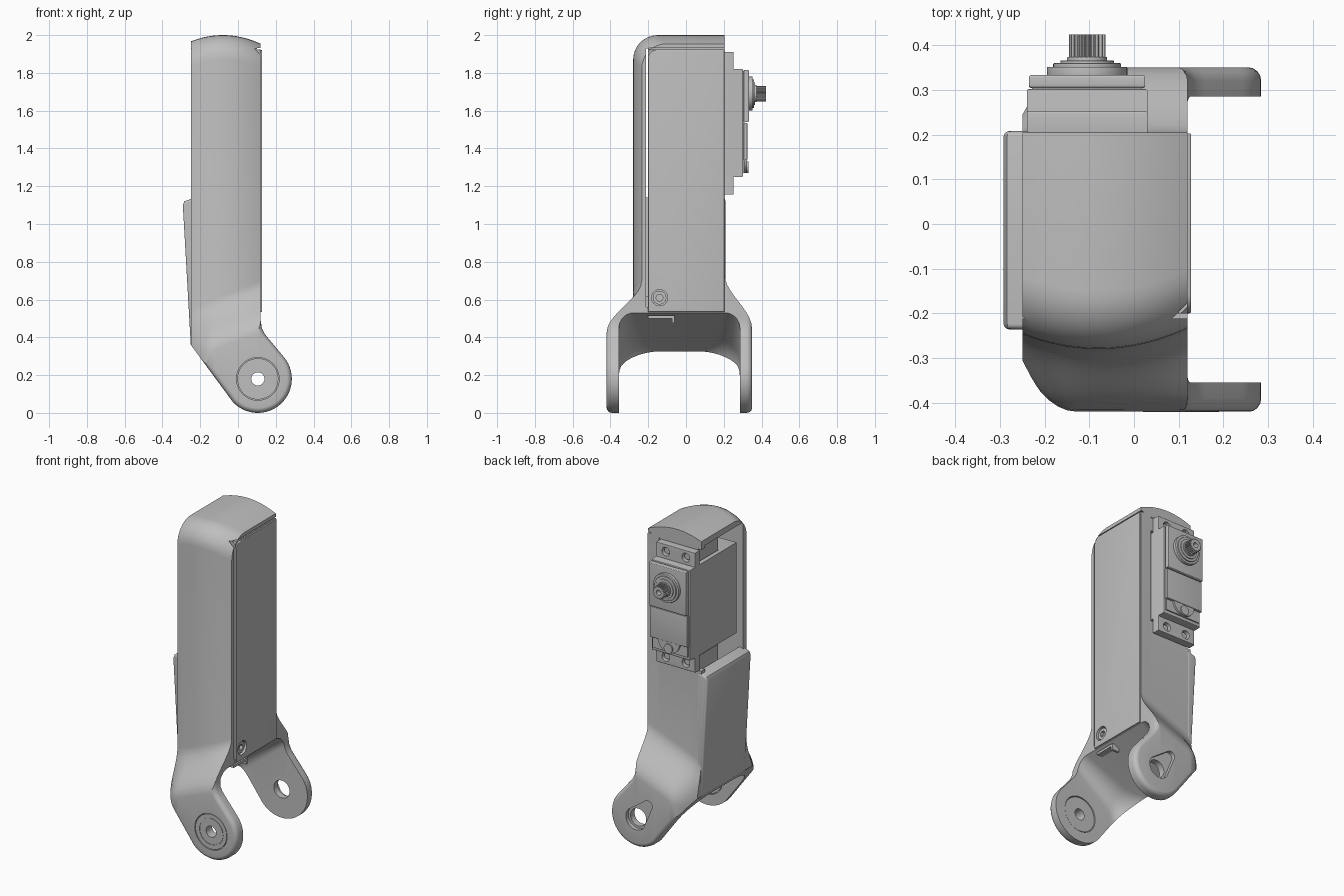
import bpy, bmesh, math
from mathutils import Vector

if "Cube" in bpy.data.objects:
    bpy.data.objects.remove(bpy.data.objects["Cube"])

grey = bpy.data.materials.new("light_grey_plastic")
grey.use_nodes = True
COLOUR = (0.52, 0.52, 0.52, 1)
grey.diffuse_color = COLOUR
grey.node_tree.nodes["Principled BSDF"].inputs["Base Color"].default_value = COLOUR


def loft(name, sections, bevel_rims=0):
    """Skin matching closed sections and cap both ends."""
    bm = bmesh.new()
    rings = [[bm.verts.new(p) for p in s] for s in sections]
    n = len(rings[0])
    for a, b in zip(rings, rings[1:]):
        for i in range(n):
            bm.faces.new((a[i], a[(i + 1) % n], b[(i + 1) % n], b[i]))
    caps = [bm.faces.new(rings[0]), bm.faces.new(rings[-1])]
    bmesh.ops.recalc_face_normals(bm, faces=bm.faces[:])
    if bevel_rims:
        edges = list({e for f in caps for e in f.edges})
        bmesh.ops.bevel(bm, geom=edges, offset=bevel_rims, segments=4,
                        profile=0.5, affect='EDGES', clamp_overlap=True)
    mesh = bpy.data.meshes.new(name)
    bm.to_mesh(mesh)
    bm.free()
    mesh.materials.append(grey)
    ob = bpy.data.objects.new(name, mesh)
    bpy.context.scene.collection.objects.link(ob)
    return ob


def prism(name, outline, axis, a, b, bevel_rims=0):
    """Extrude a flat outline along x, y or z from a to b."""
    place = {'x': lambda u, v, w: (w, u, v),
             'y': lambda u, v, w: (u, w, v),
             'z': lambda u, v, w: (u, v, w)}[axis]
    return loft(name, [[place(u, v, w) for u, v in outline] for w in (a, b)], bevel_rims)


def box(name, x, y, z, bevel=0):
    return prism(name, [(x[0], z[0]), (x[1], z[0]), (x[1], z[1]), (x[0], z[1])],
                 'y', y[0], y[1], bevel)


def arc(cu, cv, r, start, end, steps=8):
    angles = [math.radians(start + (end - start) * i / steps) for i in range(steps + 1)]
    return [(cu + r * math.cos(t), cv + r * math.sin(t)) for t in angles]


def disc(name, u, v, r, axis, a, b, sides=40, bevel=0):
    return prism(name, arc(u, v, r, 0, 360, sides)[:-1], axis, a, b, bevel)


def boolean(target, cutter, operation='DIFFERENCE'):
    mod = target.modifiers.new("cut", 'BOOLEAN')
    mod.operation, mod.object, mod.solver = operation, cutter, 'EXACT'
    bpy.context.view_layer.objects.active = target
    bpy.ops.object.modifier_apply(modifier=mod.name)
    bpy.data.objects.remove(cutter)


def ease(y0, z0, y1, z1, steps=10):
    """S-shaped flare between body and arm."""
    pts = []
    for i in range(steps + 1):
        t = i / steps
        pts.append((y0 + (y1 - y0) * t * t * (3 - 2 * t), z0 + (z1 - z0) * t))
    return pts


# Bracket: side profile that bulges and shears across the width
def side_section(x):
    c = min(x, 0.12)
    far = min(1, (0.12 - c) / 0.37)
    bulge = 1.15 * (c + 0.08) ** 2
    tuck = 0.1 * (max(0, -0.13 - x) / 0.12) ** 2
    s = 0.4 * (c - 0.12)
    top, r = 0.53 - 0.22 * far, 0.08 + 0.07 * far
    front, back = -0.42 + tuck, 0.35 - tuck
    p = [(front, -0.05)] + ease(front, 0.43 + s, -0.28 + bulge, 0.70 + s)
    p += arc(-0.15 + bulge, 1.87 - bulge, 0.13, 180, 90)
    p += [(0.205, 2 - bulge)] + ease(0.205, 0.73 + s, back, 0.45 + s)
    p += [(back, -0.05), (back - 0.065, -0.05)]
    p += arc(back - 0.065 - r, top - r, r, 0, 90)
    p += arc(front + 0.065 + r, top - r, r, 90, 180)
    p += [(front + 0.065, -0.05)]
    return [(x, y, z) for y, z in p]


stations = [-0.27 + 0.02 * i for i in range(20)] + [0.12, 0.31]
bracket = loft("leg_bracket", [side_section(x) for x in stations])
HUB_X, HUB_Z = 0.105, 0.18
outline = [(-0.25, 2.1), (-0.25, 0.36)] + arc(HUB_X, HUB_Z, 0.18, 222, 400, 28)
outline += [(0.16, 0.395), (0.14, 0.42), (0.126, 0.45), (0.12, 0.49), (0.12, 2.1)]
boolean(bracket, prism("outline_cutter", outline, 'y', -0.421, 0.351, 0.03), 'INTERSECT')

# Hollow inside, servo window, and the gap around the side cover
for x, y, z in [((-0.4, 0.06), (-0.212, 0.17), (0.62, 1.93)),
                ((-0.4, 0.045), (0.1, 0.3), (1.15, 1.915)),
                ((0, 0.2), (-0.212, -0.2), (0.56, 1.93)),
                ((0.1, 0.2), (-0.205, 0.3), (1.925, 1.932))]:
    boolean(bracket, box("cavity_cutter", x, y, z))

# Pivot seats in the two arms
boolean(bracket, disc("seat_cutter", HUB_X, HUB_Z, 0.113, 'y', -0.5, -0.3))
boolean(bracket, disc("seat_cutter", HUB_X, HUB_Z, 0.055, 'y', 0.2, 0.4))
horn = arc(HUB_X, HUB_Z, 0.07, -142, 38, 16) + arc(0.02, 0.285, 0.03, 52, 218, 8)
boolean(bracket, prism("horn_cutter", horn, 'y', 0.325, 0.4))
bearing = disc("pivot_disc", HUB_X, HUB_Z, 0.109, 'y', -0.418, -0.358)
boolean(bearing, disc("pivot_cutter", HUB_X, HUB_Z, 0.035, 'y', -0.5, -0.3, 24))
rim = disc("pivot_ring", HUB_X, HUB_Z, 0.085, 'y', -0.421, -0.41)
boolean(rim, disc("pivot_cutter", HUB_X, HUB_Z, 0.079, 'y', -0.5, -0.3))

# Side cover with a recessed screw
cover = [(0.203, 0.535), (0.203, 1.922)] + arc(-0.155, 1.877, 0.045, 90, 180) + [(-0.2, 0.535)]
side_cover = prism("side_cover", cover, 'x', 0.1, 0.128, 0.004)
for part in (side_cover, bracket):
    boolean(part, disc("screw_cutter", -0.14, 0.61, 0.043, 'x', 0.085, 0.2, 24))
screw = disc("cover_screw", -0.14, 0.61, 0.036, 'x', 0.08, 0.118, 24)
boolean(screw, disc("screw_cutter", -0.14, 0.61, 0.02, 'x', 0.1, 0.2, 6))
box("cable_tab", (0.06, 0.11), (-0.2, -0.06), (0.5, 0.515))
box("cable_tab_end", (0.06, 0.11), (-0.075, -0.06), (0.475, 0.515))

# Wedge-shaped access cover
wedge = [(-0.225, 0.35), (-0.25, 0.36), (-0.292, 1.1), (-0.284, 1.12), (-0.225, 1.14)]
prism("access_cover", wedge, 'y', -0.236, 0.208, 0.018)

# Servo mounting blocks
for name, z in (("upper_mount", (1.83, 1.926)), ("lower_mount", (1.12, 1.235))):
    box(name, (-0.225, 0.07), (0.0, 0.2), z)

# Servo case
SX, SZ = -0.105, 1.69
box("servo_body", (-0.24, 0.03), (-0.165, 0.302), (1.25, 1.82), 0.005)
box("servo_gear_case", (-0.235, 0.025), (0.305, 0.334), (1.54, 1.815), 0.006)
box("servo_seam", (-0.228, 0.018), (0.295, 0.31), (1.27, 1.81))
box("servo_lower_case", (-0.235, 0.025), (0.305, 0.325), (1.34, 1.535), 0.004)
disc("servo_case_boss", SX, 1.345, 0.075, 'y', 0.3, 0.322)
disc("servo_rear_pin", SX, 1.30, 0.03, 'y', 0.29, 0.33, 20)
flange = box("servo_flange", (-0.24, 0.03), (0.203, 0.252), (1.155, 1.91), 0.004)
for z in (1.2, 1.865):
    for x in (SX - 0.07, SX + 0.07):
        boolean(flange, disc("hole_cutter", x, z, 0.027, 'y', 0.215, 0.3, 20))
        bolt = disc("flange_bolt", x, z, 0.02, 'y', 0.2, 0.235, 20)

# Output shaft: stepped collar and toothed spline
for name, r, a, b in (("shaft_base", 0.09, 0.33, 0.352), ("shaft_collar", 0.076, 0.35, 0.36),
                      ("shaft_seal", 0.06, 0.355, 0.366), ("shaft_washer", 0.045, 0.36, 0.374)):
    disc(name, SX, SZ, r, 'y', a, b, 40, 0.002)
TEETH = 22
teeth = []
for i in range(TEETH * 4):
    r = 0.041 if i % 4 < 2 else 0.035
    t = math.tau * i / (TEETH * 4)
    teeth.append((SX + r * math.cos(t), SZ + r * math.sin(t)))
spline = prism("output_spline", teeth, 'y', 0.37, 0.424)
boolean(spline, disc("spline_cutter", SX, SZ, 0.016, 'y', 0.39, 0.5, 20))

# Smooth curved surfaces while keeping crisp edges
bpy.ops.object.select_all(action='DESELECT')
for ob in bpy.context.scene.objects:
    if ob.type == 'MESH' and grey.name in ob.data.materials:
        ob.select_set(True)
        bpy.context.view_layer.objects.active = ob
bpy.ops.object.shade_smooth_by_angle(angle=math.radians(30))
